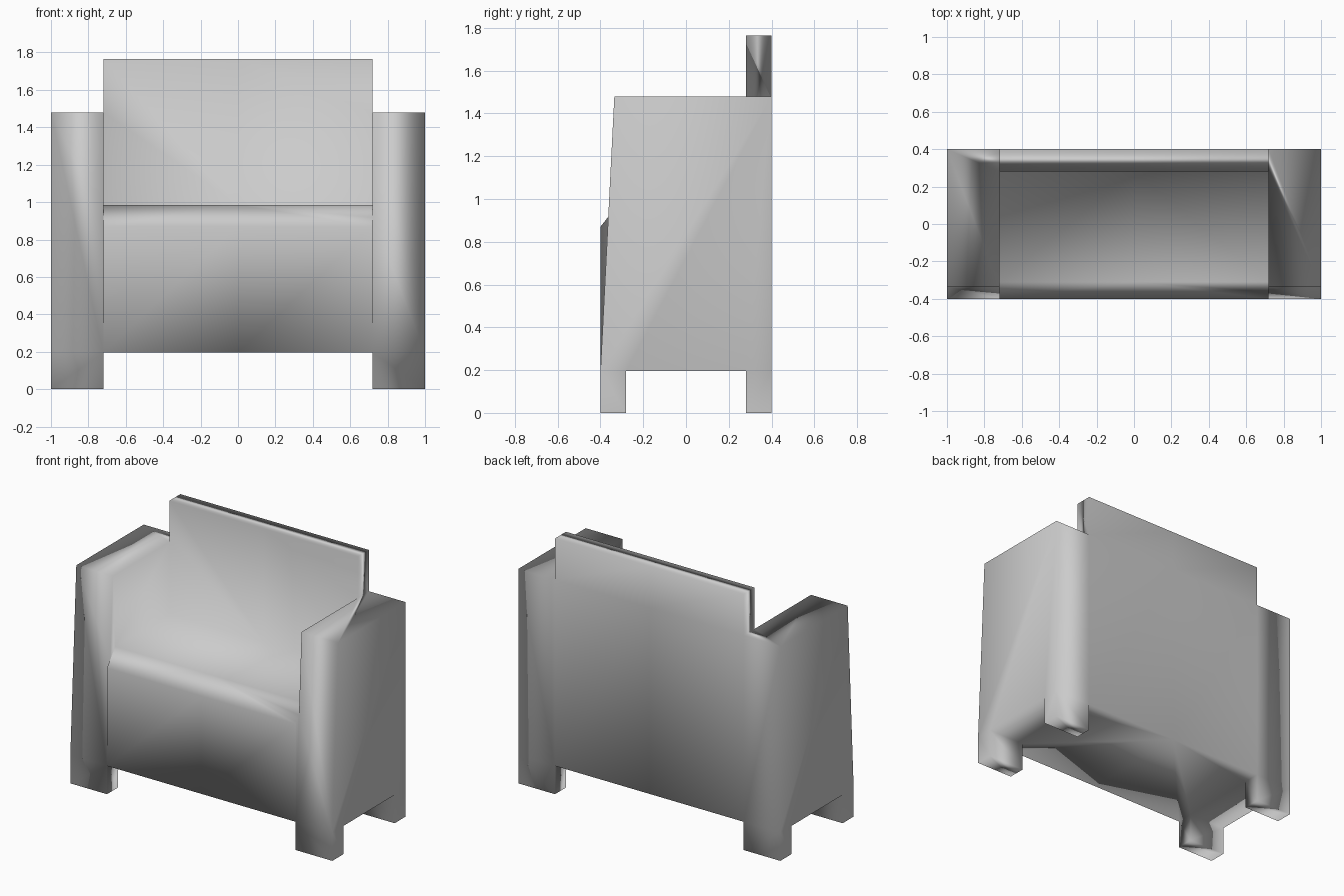
import bpy, bmesh

cube = bpy.data.objects.get("Cube")
if cube:
    bpy.data.objects.remove(cube, do_unlink=True)

fabric = bpy.data.materials.new("grey_fabric")
fabric.use_nodes = True
grey = (0.6, 0.6, 0.6, 1)
fabric.diffuse_color = grey
fabric.node_tree.nodes["Principled BSDF"].inputs["Base Color"].default_value = grey


def extrude_profile(name, profile, stations):
    """Sweep a (y, z) profile through a list of x stations."""
    bm = bmesh.new()
    rings = [[bm.verts.new((x, y, z)) for y, z in profile] for x in stations]
    n = len(profile)
    for a, b in zip(rings, rings[1:]):
        for i in range(n):
            j = (i + 1) % n
            bm.faces.new((a[i], a[j], b[j], b[i]))
    bm.faces.new(rings[0])
    bm.faces.new(rings[-1])
    bmesh.ops.recalc_face_normals(bm, faces=bm.faces)
    mesh = bpy.data.meshes.new(name)
    bm.to_mesh(mesh)
    bm.free()
    mesh.materials.append(fabric)
    obj = bpy.data.objects.new(name, mesh)
    bpy.context.collection.objects.link(obj)
    return obj


INNER, OUTER, DEPTH = 0.72, 1.0, 0.4
LEG, BACK, ARM_TOP, TOP = 0.195, 0.28, 1.48, 1.765

# seat with chamfered front edge and upright backrest
seat_and_back = extrude_profile("armchair_body", [
    (-DEPTH, LEG), (-DEPTH, 0.87), (-0.31, 0.985), (BACK, 0.985),
    (BACK, TOP), (DEPTH, TOP), (DEPTH, ARM_TOP), (DEPTH, LEG)], [-INNER, 0, INNER])

# arms with leaning front and two legs each
arm_profile = [(-DEPTH, 0), (-BACK, 0), (-BACK, LEG), (BACK, LEG), (BACK, 0),
               (DEPTH, 0), (DEPTH, LEG), (DEPTH, ARM_TOP), (-0.335, ARM_TOP), (-DEPTH, LEG)]
for side, sign in (("left", 1), ("right", -1)):
    arm = extrude_profile(side + "_arm", arm_profile, [sign * INNER, sign * OUTER])
    arm.hide_render = True
    union = seat_and_back.modifiers.new("join_" + side + "_arm", "BOOLEAN")
    union.operation = "UNION"
    union.solver = "EXACT"
    union.object = arm

# bake the unions, then drop the helpers
graph = bpy.context.evaluated_depsgraph_get()
joined = bpy.data.meshes.new_from_object(seat_and_back.evaluated_get(graph))
seat_and_back.modifiers.clear()
seat_and_back.data = joined
for side in ("left", "right"):
    bpy.data.objects.remove(bpy.data.objects[side + "_arm"], do_unlink=True)

# soft upholstered shading over the whole shell
joined.shade_smooth()
soft = seat_and_back.modifiers.new("soft_shading", "WEIGHTED_NORMAL")
soft.mode = "FACE_AREA"
